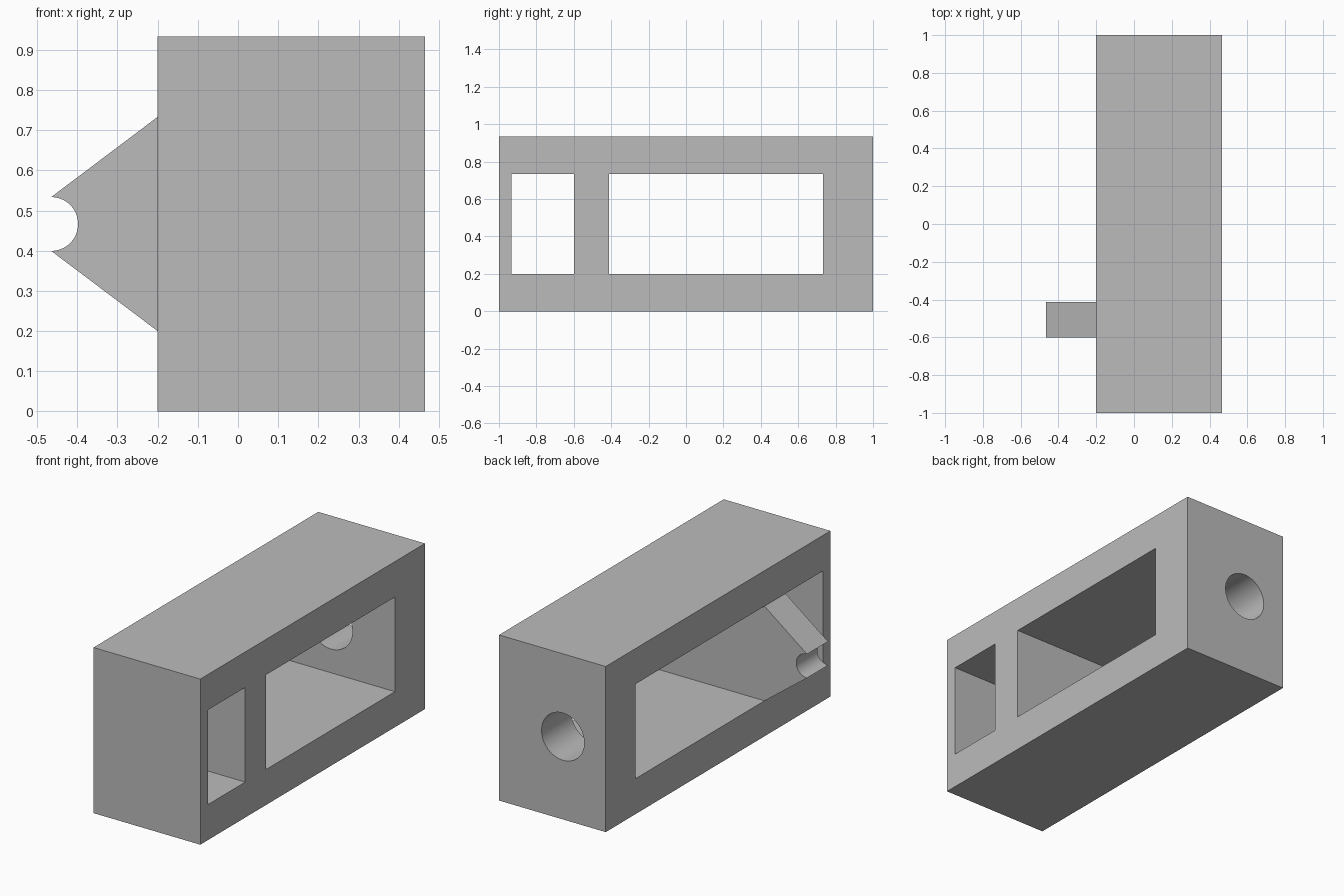
import bpy
import bmesh
import math
from mathutils import Matrix, Vector

cube = bpy.data.objects.get("Cube")
if cube:
    bpy.data.objects.remove(cube, do_unlink=True)

grey = bpy.data.materials.new("plain grey")
grey.use_nodes = True
colour = (0.5, 0.5, 0.5, 1)
grey.diffuse_color = colour
grey.node_tree.nodes["Principled BSDF"].inputs["Base Color"].default_value = colour


def make_object(name, bm):
    bmesh.ops.recalc_face_normals(bm, faces=bm.faces)
    mesh = bpy.data.meshes.new(name)
    bm.to_mesh(mesh)
    bm.free()
    mesh.materials.append(grey)
    obj = bpy.data.objects.new(name, mesh)
    bpy.context.collection.objects.link(obj)
    return obj


def box(name, low, high):
    low, high = Vector(low), Vector(high)
    bm = bmesh.new()
    place = Matrix.Translation((low + high) / 2) @ Matrix.Diagonal((*(high - low), 1))
    bmesh.ops.create_cube(bm, size=1, matrix=place)
    return make_object(name, bm)


def activate(obj):
    bpy.ops.object.select_all(action='DESELECT')
    obj.select_set(True)
    bpy.context.view_layer.objects.active = obj


def cut(target, cutter):
    cutter.hide_render = True
    mod = target.modifiers.new("cut", 'BOOLEAN')
    mod.operation = 'DIFFERENCE'
    mod.solver = 'EXACT'
    mod.object = cutter
    activate(target)
    bpy.ops.object.modifier_apply(modifier=mod.name)
    bpy.data.objects.remove(cutter, do_unlink=True)


right_side, left_side, height = -0.2, 0.465, 0.933
sill, lintel, middle = 0.2, 0.733, 0.4665
divider_front, divider_back = -0.6, -0.413

# Hollow block with two through windows either side of a divider
block = box("block", (right_side, -1, 0), (left_side, 1, height))
for front, back in ((-0.933, divider_front), (divider_back, 0.733)):
    cut(block, box("window_cutter", (-0.4, front, sill), (0.7, back, lintel)))

# Round hole through the back wall
bm = bmesh.new()
bmesh.ops.create_cone(
    bm, cap_ends=True, segments=64, radius1=0.133, radius2=0.133, depth=0.6,
    matrix=Matrix.Translation((0.067, 0.9, middle)) @ Matrix.Rotation(math.pi / 2, 4, 'X'))
cut(block, make_object("hole_cutter", bm))

# Tapered arm on the divider, ending in a half-round notch
tip, notch, steps = -0.465, 0.067, 32
profile = [(right_side, sill), (right_side, lintel)]
for i in range(steps + 1):
    a = math.pi / 2 - math.pi * i / steps
    profile.append((tip + notch * math.cos(a), middle + notch * math.sin(a)))
bm = bmesh.new()
side = bm.faces.new([bm.verts.new((x, divider_front, z)) for x, z in profile])
swept = bmesh.ops.extrude_face_region(bm, geom=[side])["geom"]
bmesh.ops.translate(bm, vec=(0, divider_back - divider_front, 0),
                    verts=[v for v in swept if isinstance(v, bmesh.types.BMVert)])
arm = make_object("notched_arm", bm)

# Smooth curved walls, sharp edges elsewhere
for obj in (block, arm):
    activate(obj)
    bpy.ops.object.shade_smooth_by_angle(angle=math.radians(30))
